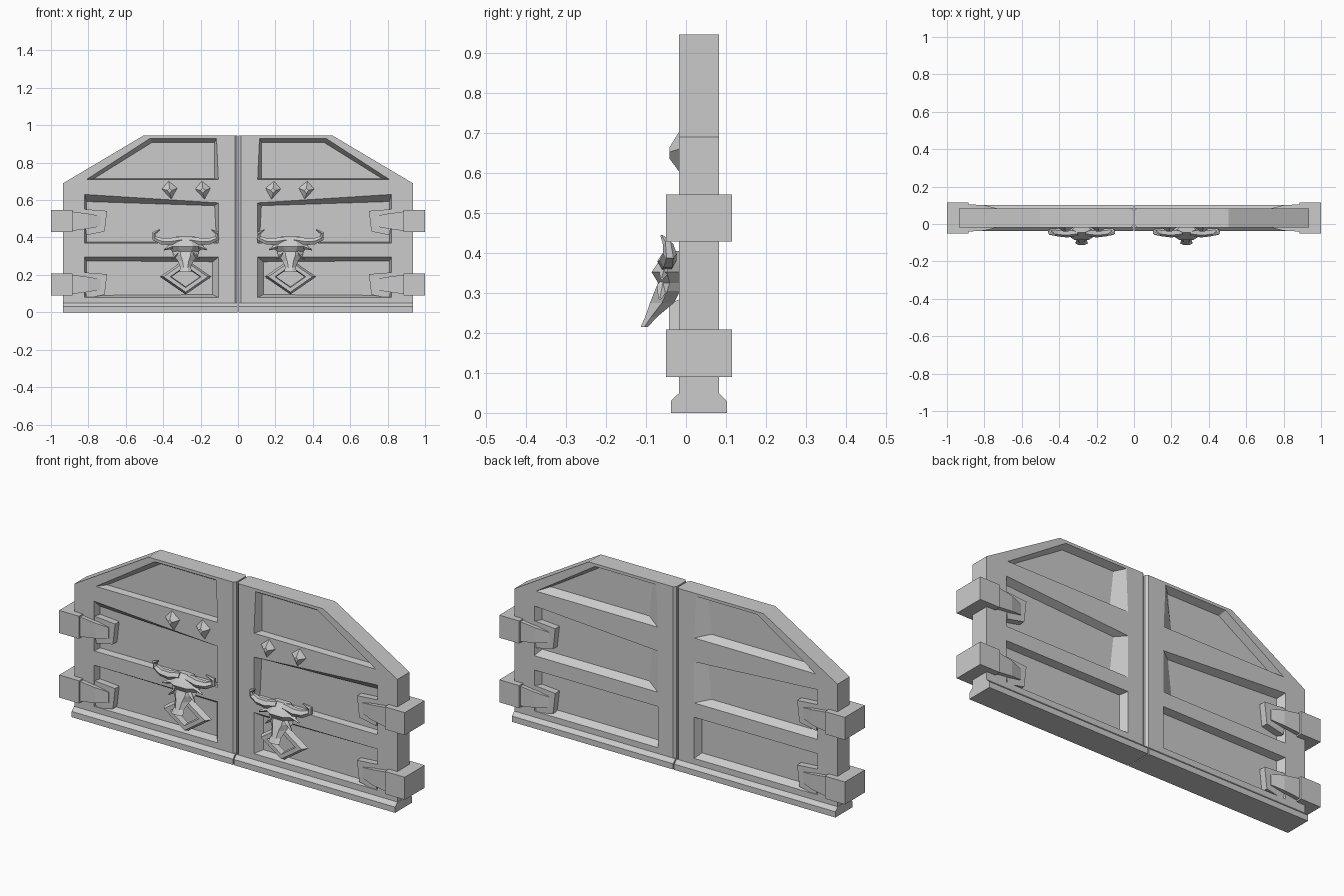
import bpy, bmesh
from mathutils import Vector

if "Cube" in bpy.data.objects:
    bpy.data.objects.remove(bpy.data.objects["Cube"])

FRONT, BACK = -0.018, 0.083


def loft(bm, rings, closed=False):
    """Skin a list of equal-length point rings; cap the ends unless closed."""
    vs = [[bm.verts.new(p) for p in r] for r in rings]
    n = len(vs[0])
    pairs = list(zip(vs, vs[1:])) + ([(vs[-1], vs[0])] if closed else [])
    faces = []
    for a, b in pairs:
        for i in range(n):
            j = (i + 1) % n
            faces.append(bm.faces.new((a[i], a[j], b[j], b[i])))
    if not closed:
        faces += [bm.faces.new(vs[0]), bm.faces.new(vs[-1])]
    bmesh.ops.recalc_face_normals(bm, faces=faces)


def finish(bm, name, mirror=True):
    bmesh.ops.recalc_face_normals(bm, faces=bm.faces)
    me = bpy.data.meshes.new(name)
    bm.to_mesh(me)
    bm.free()
    ob = bpy.data.objects.new(name, me)
    bpy.context.collection.objects.link(ob)
    if mirror:
        m = ob.modifiers.new("Mirror", 'MIRROR')
        m.use_mirror_merge = False
    return ob


def at_y(points, y):
    return [(x, y, z) for x, z in points]


def box_ring_x(x, y0, y1, z0, z1):
    return [(x, y0, z0), (x, y1, z0), (x, y1, z1), (x, y0, z1)]


# Door leaf slab with a chamfered meeting edge
bm = bmesh.new()
outline = [(0.004, 0.02), (0.935, 0.02), (0.935, 0.69), (0.505, 0.945), (0.004, 0.945)]
loft(bm, [at_y(outline, FRONT), at_y(outline, BACK)])
edges = [e for e in bm.edges if all(v.co.x < 0.01 for v in e.verts)
         and abs(e.verts[0].co.z - e.verts[1].co.z) > 0.5]
bmesh.ops.bevel(bm, geom=edges, offset=0.012, segments=1, affect='EDGES')
leaf = finish(bm, "door_leaf", mirror=False)

# Recessed panels: opening, front floor outline, back floor outline
panels = [
    ([(0.105, 0.71), (0.81, 0.71), (0.47, 0.93), (0.115, 0.93)],
     [(0.125, 0.715), (0.77, 0.715), (0.46, 0.908), (0.125, 0.908)],
     [(0.18, 0.735), (0.75, 0.735), (0.46, 0.915), (0.16, 0.915)]),
    ([(0.105, 0.37), (0.82, 0.37), (0.82, 0.63), (0.105, 0.585)],
     [(0.115, 0.375), (0.81, 0.375), (0.81, 0.592), (0.125, 0.57)],
     [(0.18, 0.395), (0.80, 0.395), (0.80, 0.61), (0.16, 0.575)]),
    ([(0.105, 0.08), (0.82, 0.08), (0.82, 0.295), (0.105, 0.295)],
     [(0.135, 0.095), (0.81, 0.09), (0.81, 0.275), (0.135, 0.27)],
     [(0.125, 0.10), (0.80, 0.10), (0.80, 0.285), (0.125, 0.285)]),
]
bm = bmesh.new()
for opening, front_floor, back_floor in panels:
    loft(bm, [at_y(opening, FRONT - 0.02), at_y(opening, FRONT), at_y(front_floor, 0.018)])
    loft(bm, [at_y(opening, BACK + 0.02), at_y(opening, BACK), at_y(back_floor, 0.046)])
cutter = finish(bm, "panel_cutter", mirror=False)
cutter.hide_render = True
cut = leaf.modifiers.new("Panels", 'BOOLEAN')
cut.object = cutter
cut.solver = 'EXACT'
bpy.context.view_layer.objects.active = leaf
bpy.ops.object.modifier_apply(modifier=cut.name)
bpy.data.objects.remove(cutter)
leaf.modifiers.new("Mirror", 'MIRROR').use_mirror_merge = False

# Bottom kick rail
rail = [(-0.038, 0), (0.102, 0), (0.102, 0.03), (0.083, 0.049), (-0.018, 0.049), (-0.038, 0.03)]
bm = bmesh.new()
loft(bm, [[(x, y, z) for y, z in rail] for x in (0.003, 0.936)])
finish(bm, "bottom_rail")

# Hinges: knuckle block, tapering strap and end plate
for label, zc in (("upper", 0.487), ("lower", 0.149)):
    bm = bmesh.new()
    loft(bm, [box_ring_x(x, -0.05, 0.115, zc - 0.059, zc + 0.059) for x in (0.885, 1.0)])
    finish(bm, label + "_hinge_knuckle")
    bm = bmesh.new()
    loft(bm, [box_ring_x(x, 0.0325 - d, 0.0325 + d, zc - h, zc + h)
              for x, d, h in ((0.89, 0.073, 0.052), (0.80, 0.068, 0.04), (0.735, 0.052, 0.028))])
    finish(bm, label + "_hinge_strap")
    bm = bmesh.new()
    plate = [(0.83, zc + 0.065), (0.70, zc + 0.055), (0.713, zc - 0.055), (0.81, zc - 0.075)]
    loft(bm, [at_y(plate, FRONT + 0.002), at_y(plate, BACK - 0.002)])
    finish(bm, label + "_hinge_plate")

# Pointed studs on the middle rail
bm = bmesh.new()
for x in (0.188, 0.366):
    base = [(x - 0.045, 0.665), (x - 0.01, 0.60), (x + 0.045, 0.66), (x + 0.005, 0.706)]
    tip = [(x - 0.012, 0.652), (x, 0.635), (x + 0.012, 0.652), (x, 0.664)]
    loft(bm, [at_y(base, FRONT + 0.003), at_y(tip, -0.041)])
finish(bm, "rail_studs")

# Diamond knocker ring
cx = 0.28


def diamond(w, h, y):
    return [(cx + w, y, 0.19), (cx, y, 0.19 + h), (cx - w, y, 0.19), (cx, y, 0.19 - h)]


bm = bmesh.new()
loft(bm, [diamond(0.138, 0.095, -0.014), diamond(0.118, 0.082, -0.043),
          diamond(0.082, 0.058, -0.043), diamond(0.075, 0.052, -0.014)], closed=True)
finish(bm, "knocker_ring")

# Horned animal skull: stacked hexagonal sections (z, half width, back y, front y)
bm = bmesh.new()
sections = [(0.405, 0.05, -0.015, -0.045), (0.375, 0.085, -0.01, -0.07),
            (0.352, 0.095, -0.01, -0.086), (0.325, 0.07, -0.012, -0.07),
            (0.305, 0.066, -0.015, -0.078), (0.275, 0.042, -0.03, -0.09),
            (0.24, 0.028, -0.072, -0.102), (0.215, 0.034, -0.095, -0.113)]
loft(bm, [[(cx - w * 0.7, b, z), (cx + w * 0.7, b, z), (cx + w, (b + f) / 2, z),
           (cx + w * 0.4, f, z), (cx - w * 0.4, f, z), (cx - w, (b + f) / 2, z)]
          for z, w, b, f in sections])
finish(bm, "animal_skull")

# Brow ridges and cheek spikes
bm = bmesh.new()
for s in (-1, 1):
    for tip, root, r in (((0.115, -0.06, 0.335), (0.05, -0.05, 0.36), 0.018),
                         ((0.075, -0.065, 0.285), (0.04, -0.055, 0.32), 0.018)):
        p, t = Vector(root), Vector(tip)
        loft(bm, [[(cx + s * c.x, c.y + dy * k, c.z + dz * k)
                   for dy, dz in ((-1, 0), (0, 1), (1, 0), (0, -1))]
                  for c, k in ((p, r), (t, 0.004))])
finish(bm, "skull_ridges")

# Curled horns swept along a short path (x, y, z, radius)
path = [(0.02, -0.042, 0.388, 0.022), (0.08, -0.048, 0.378, 0.024), (0.13, -0.045, 0.38, 0.021),
        (0.168, -0.04, 0.397, 0.017), (0.17, -0.045, 0.422, 0.013), (0.138, -0.06, 0.442, 0.004)]
shape = [(-1, 0), (-0.5, 0.8), (0.5, 0.8), (1, 0), (0.5, -0.8), (-0.5, -0.8)]
bm = bmesh.new()
for s in (-1, 1):
    rings = []
    for i, (x, y, z, r) in enumerate(path):
        a, b = path[max(i - 1, 0)], path[min(i + 1, len(path) - 1)]
        t = Vector((b[0] - a[0], 0, b[2] - a[2])).normalized()
        rings.append([(cx + s * (x - t.z * v * r), y + u * r, z + t.x * v * r) for u, v in shape])
    loft(bm, rings)
finish(bm, "skull_horns")
